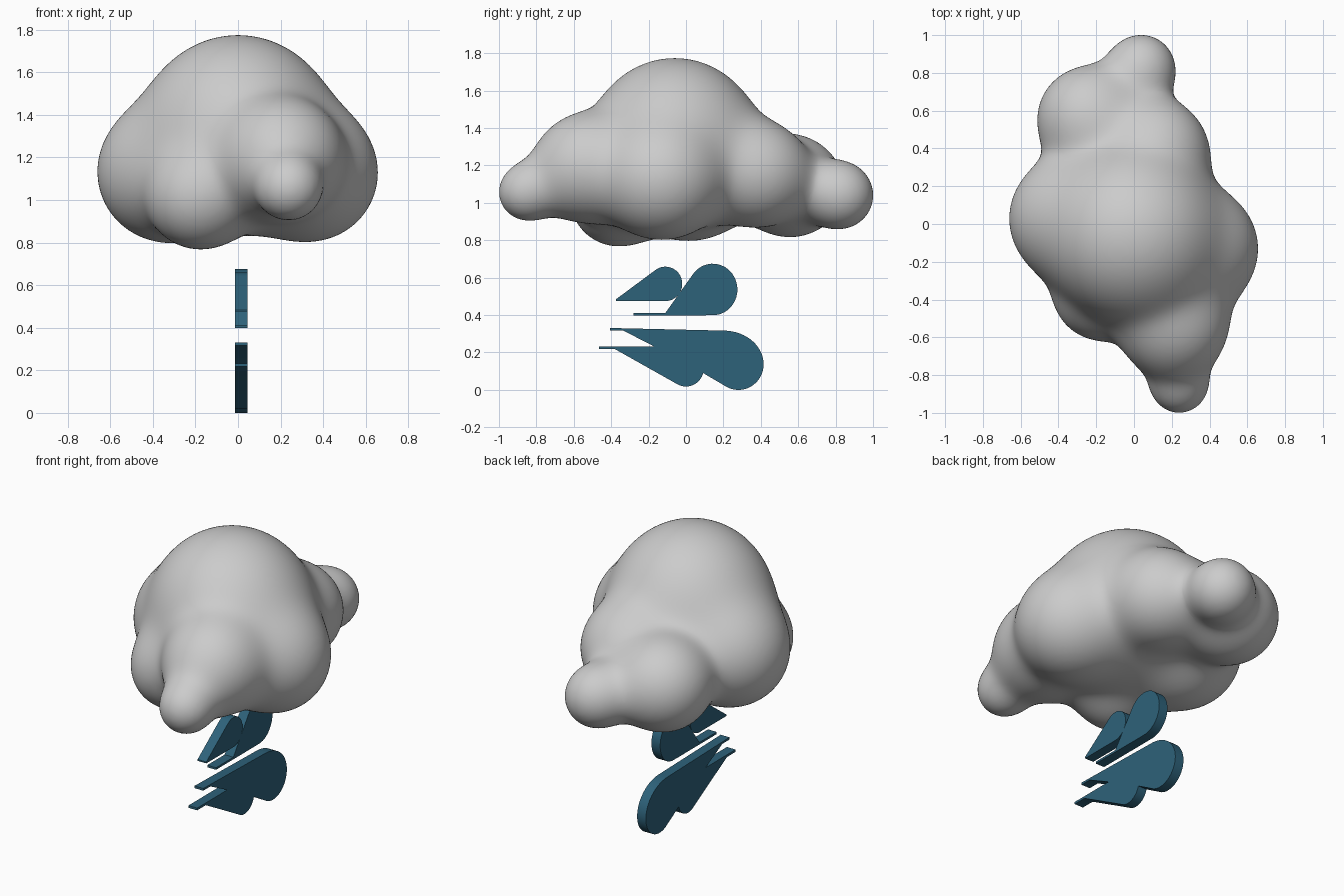
import bpy, bmesh, math
from mathutils import Vector

if "Cube" in bpy.data.objects:
    bpy.data.objects.remove(bpy.data.objects["Cube"])

# Cloud puffs: centre x, y, z, radius
PUFFS = [(Vector(p[:3]), p[3]) for p in [
    (0.0, -0.06, 1.32, 0.453),      # main dome
    (-0.335, 0.03, 1.13, 0.322),    # left side
    (0.34, -0.13, 1.125, 0.313),    # right side
    (0.21, -0.53, 1.19, 0.282),     # front
    (0.24, -0.855, 1.055, 0.14),    # front tip
    (-0.18, -0.37, 1.012, 0.236),   # low front left
    (0.12, 0.38, 1.155, 0.272),     # back right
    (-0.24, 0.56, 1.09, 0.268),     # back left
    (0.04, 0.825, 1.04, 0.173),     # back tip
]]
BLEND = 0.07


def cloud_field(p):
    """Blended distance to the puffs and its gradient."""
    dist = [((p - c).length - r, (p - c).normalized()) for c, r in PUFFS]
    low = min(d for d, _ in dist)
    total, grad = 0.0, Vector()
    for d, n in dist:
        w = math.exp((low - d) / BLEND)
        total += w
        grad += n * w
    return low - BLEND * math.log(total), grad / total


def build_cloud():
    # Overlapping spheres fused by a voxel remesh
    bm = bmesh.new()
    for c, r in PUFFS:
        new = bmesh.ops.create_icosphere(bm, subdivisions=4, radius=r + 0.02)
        bmesh.ops.translate(bm, verts=new["verts"], vec=c)
    mesh = bpy.data.meshes.new("cloud")
    bm.to_mesh(mesh)
    bm.free()
    ob = bpy.data.objects.new("cloud", mesh)
    bpy.context.collection.objects.link(ob)
    mod = ob.modifiers.new("fuse", "REMESH")
    mod.mode = "VOXEL"
    mod.voxel_size = 0.024
    deps = bpy.context.evaluated_depsgraph_get()
    fused = bpy.data.meshes.new_from_object(ob.evaluated_get(deps))
    ob.modifiers.clear()
    ob.data = fused
    fused.name = "cloud_fused"
    # Relax, then pull the surface onto the smoothly blended puffs
    bm = bmesh.new()
    bm.from_mesh(fused)
    for _ in range(4):
        bmesh.ops.smooth_vert(bm, verts=bm.verts, factor=0.5,
                              use_axis_x=True, use_axis_y=True, use_axis_z=True)
        for v in bm.verts:
            for _ in range(2):
                d, g = cloud_field(v.co)
                v.co -= g * (d / max(g.length_squared, 0.15))
    bm.to_mesh(fused)
    bm.free()
    fused.polygons.foreach_set("use_smooth", [True] * len(fused.polygons))


def arc(cy, cz, ry, rz, a0, a1, n=20):
    return [(cy + ry * math.cos(math.radians(a0 + (a1 - a0) * i / n)),
             cz + rz * math.sin(math.radians(a0 + (a1 - a0) * i / n)))
            for i in range(n + 1)]


def plate(name, profile, mat, x0=-0.015, x1=0.045):
    """Flat y-z outline given thickness along x."""
    bm = bmesh.new()
    face = bm.faces.new([bm.verts.new((x0, y, z)) for y, z in profile])
    ext = bmesh.ops.extrude_face_region(bm, geom=[face])
    moved = [g for g in ext["geom"] if isinstance(g, bmesh.types.BMVert)]
    bmesh.ops.translate(bm, verts=moved, vec=(x1 - x0, 0, 0))
    bmesh.ops.recalc_face_normals(bm, faces=bm.faces)
    mesh = bpy.data.meshes.new(name)
    bm.to_mesh(mesh)
    bm.free()
    mesh.materials.append(mat)
    ob = bpy.data.objects.new(name, mesh)
    bpy.context.collection.objects.link(ob)
    bpy.ops.object.select_all(action="DESELECT")
    ob.select_set(True)
    bpy.context.view_layer.objects.active = ob
    bpy.ops.object.shade_smooth_by_angle(angle=math.radians(30))


build_cloud()

blue = bpy.data.materials.new("rain_blue")
blue.diffuse_color = (0.027, 0.122, 0.195, 1)
blue.use_nodes = True
blue.node_tree.nodes["Principled BSDF"].inputs["Base Color"].default_value = blue.diffuse_color

# Small drop
plate("small_drop", [(-0.375, 0.484), (-0.375, 0.475)]
      + arc(-0.11, 0.567, 0.09, 0.092, -90, 126), blue)

# Large drop with a thin tail
plate("large_drop", [(-0.28, 0.412), (-0.28, 0.399), (0.09, 0.399)]
      + arc(0.143, 0.537, 0.132, 0.138, -85, 138) + [(-0.11, 0.412)], blue)

# Merged pair of drops at the bottom with two thin tails
plate("lower_drops", [(-0.405, 0.331), (-0.405, 0.317), (-0.335, 0.317),
                      (-0.17, 0.232), (-0.465, 0.232), (-0.465, 0.218),
                      (-0.38, 0.218)]
      + arc(0.0, 0.115, 0.095, 0.097, -120, -15)
      + arc(0.28, 0.137, 0.135, 0.137, -115, 0)
      + arc(0.2, 0.137, 0.215, 0.18, 4, 90), blue)
